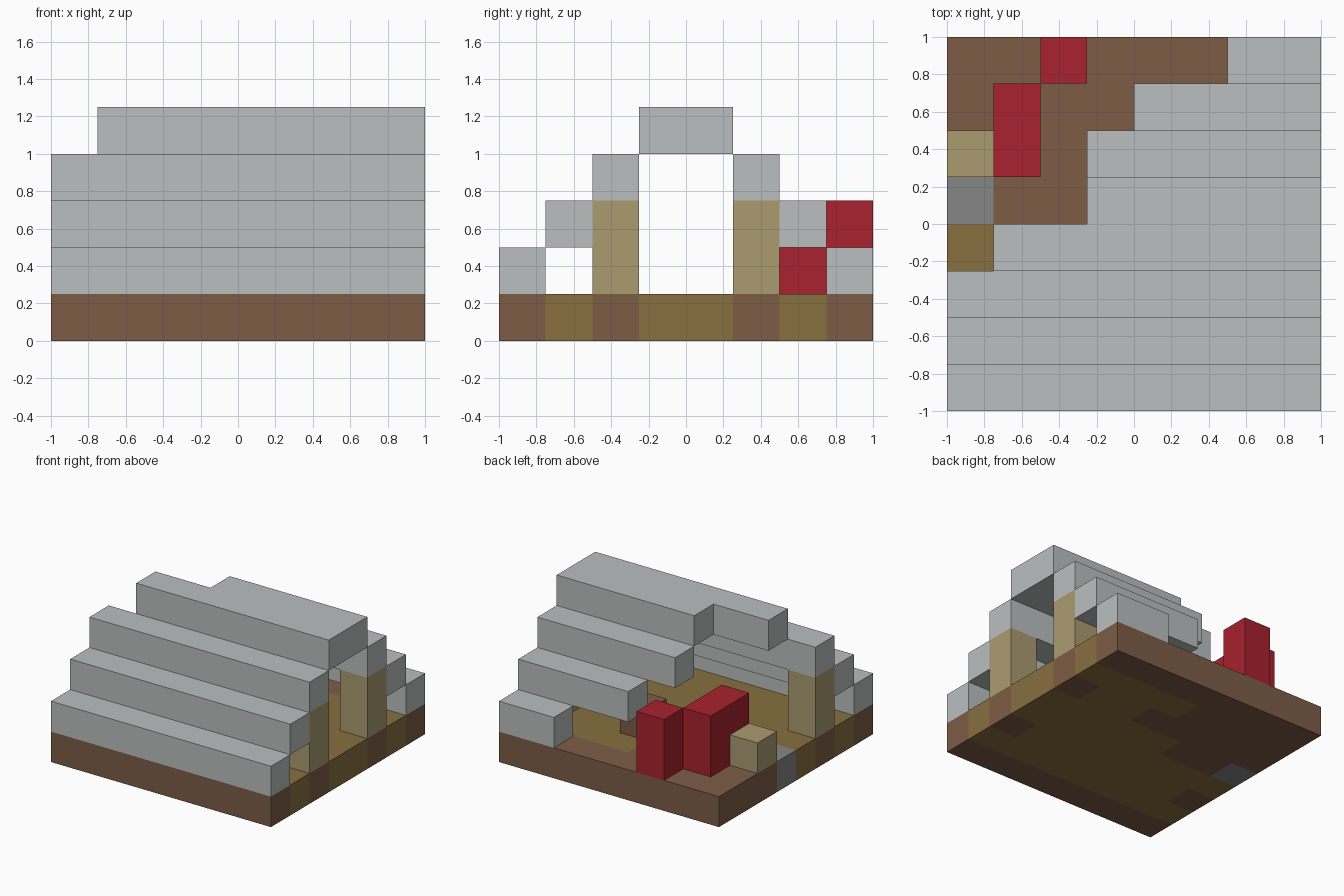
import bpy
import bmesh
from mathutils import Vector

CELL = 0.25

cube = bpy.data.objects.get("Cube")
if cube:
    bpy.data.objects.remove(cube, do_unlink=True)


def linear(v):
    v /= 255
    return v / 12.92 if v <= 0.04045 else ((v + 0.055) / 1.055) ** 2.4


def material(name, *rgb):
    colour = [linear(c) for c in rgb] + [1.0]
    mat = bpy.data.materials.new(name)
    mat.use_nodes = True
    mat.diffuse_color = colour
    mat.node_tree.nodes["Principled BSDF"].inputs["Base Color"].default_value = colour
    return mat


stone = material("pale stone", 187, 191, 191)
earth = material("brown earth", 125, 92, 70)
planks = material("golden planks", 135, 112, 64)
timber = material("tan timber", 170, 155, 112)
slate = material("mid grey", 134, 134, 134)
red = material("red", 168, 34, 46)


def add_object(name, bm, mats):
    bmesh.ops.recalc_face_normals(bm, faces=bm.faces)
    mesh = bpy.data.meshes.new(name)
    bm.to_mesh(mesh)
    bm.free()
    for mat in mats:
        mesh.materials.append(mat)
    obj = bpy.data.objects.new(name, mesh)
    bpy.context.collection.objects.link(obj)
    return obj


def prism(name, outline, bottom, top, mat):
    """Extrude a plan outline, in cells from the front right-hand corner at -x -y."""
    bm = bmesh.new()
    verts = [bm.verts.new((x * CELL - 1, y * CELL - 1, bottom * CELL)) for x, y in outline]
    face = bm.faces.new(verts)
    new = bmesh.ops.extrude_face_region(bm, geom=[face])["geom"]
    bmesh.ops.translate(bm, vec=(0, 0, (top - bottom) * CELL),
                        verts=[g for g in new if isinstance(g, bmesh.types.BMVert)])
    return add_object(name, bm, [mat])


def block(name, x0, x1, y0, y1, bottom, top, mat):
    return prism(name, [(x0, y0), (x1, y0), (x1, y1), (x0, y1)], bottom, top, mat)


# Floor slab: planks inside, earth along the eaves, under posts and at the broken corner
earth_reach = {7: 8, 6: 4, 5: 5, 4: 3, 0: 8}


def floor_colour(column, row):
    if (column, row) == (0, 4):
        return 2
    under_post = column in (0, 7) and row in (2, 5)
    return 0 if under_post or column < earth_reach.get(row, 0) else 1


bm = bmesh.new()
bmesh.ops.create_grid(bm, x_segments=8, y_segments=8, size=1)
new = bmesh.ops.extrude_face_region(bm, geom=bm.faces[:])["geom"]
bmesh.ops.translate(bm, vec=(0, 0, CELL),
                    verts=[g for g in new if isinstance(g, bmesh.types.BMVert)])
bmesh.ops.recalc_face_normals(bm, faces=bm.faces)
bm.normal_update()
for face in bm.faces:
    inside = face.calc_center_median() - face.normal * CELL / 2 + Vector((1, 1, 0))
    face.material_index = floor_colour(int(inside.x / CELL), int(inside.y / CELL))
add_object("floor", bm, [earth, planks, slate])

# Stepped roof: whole front slope, back slope broken away towards -x
for step, start in enumerate((6, 4, 3)):
    block(f"front_roof_step_{step + 1}", 0, 8, step, step + 1, step + 1, step + 2, stone)
    block(f"back_roof_step_{step + 1}", start, 8, 7 - step, 8 - step, step + 1, step + 2, stone)
prism("roof_ridge", [(1, 3), (8, 3), (8, 5), (3, 5), (3, 4), (1, 4)], 4, 5, stone)

# Corner posts, one of them snapped short
for name, x, y, top in (("front_left_post", 7, 2, 3), ("back_left_post", 7, 5, 3),
                        ("front_right_post", 0, 2, 3), ("back_right_broken_post", 0, 5, 2)):
    block(name, x, x + 1, y, y + 1, 1, top, timber)

# Loose blocks at the broken corner
block("earth_mound", 4, 5, 5, 6, 1, 2, earth)
block("long_red_block", 1, 2, 5, 7, 1, 3, red)
block("short_red_block", 2, 3, 7, 8, 1, 3, red)
